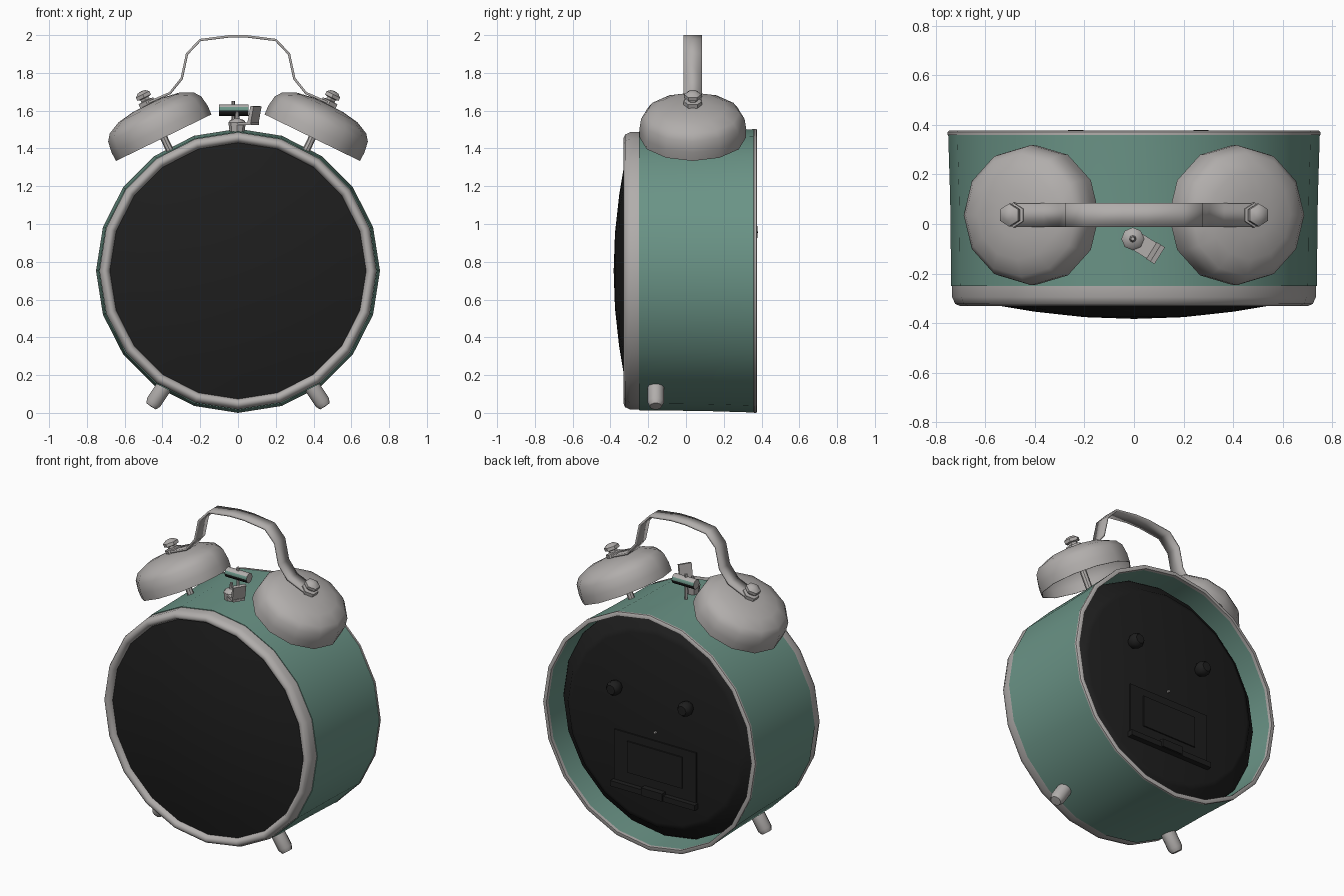
import bpy, bmesh, math
from mathutils import Vector, Matrix

if "Cube" in bpy.data.objects:
    bpy.data.objects.remove(bpy.data.objects["Cube"])


def material(name, rgb):
    m = bpy.data.materials.new(name)
    m.use_nodes = True
    m.diffuse_color = (*rgb, 1)
    m.node_tree.nodes["Principled BSDF"].inputs["Base Color"].default_value = (*rgb, 1)
    return m


METAL = material("warm grey metal", (0.44, 0.42, 0.41))
GREEN = material("sea green paint", (0.145, 0.295, 0.24))
BLACK = material("matte black", (0.013, 0.013, 0.013))


def finish(name, bm, mat, angle=40):
    bmesh.ops.recalc_face_normals(bm, faces=bm.faces)
    me = bpy.data.meshes.new(name)
    bm.to_mesh(me)
    bm.free()
    me.materials.append(mat)
    ob = bpy.data.objects.new(name, me)
    bpy.context.collection.objects.link(ob)
    bpy.ops.object.select_all(action='DESELECT')
    ob.select_set(True)
    bpy.context.view_layer.objects.active = ob
    bpy.ops.object.shade_smooth_by_angle(angle=math.radians(angle))
    return ob


def lathe(name, profile, sides, mat, origin, axis, closed=False, angle=40):
    """Turn (radius, height) points around an axis; closed joins last to first."""
    bm = bmesh.new()
    place = Matrix.Translation(origin) @ Vector(axis).to_track_quat('Z', 'Y').to_matrix().to_4x4()
    rings = []
    for r, h in profile:
        if r == 0:
            rings.append([bm.verts.new(place @ Vector((0, 0, h)))] * sides)
        else:
            turn = [2 * math.pi * i / sides for i in range(sides)]
            rings.append([bm.verts.new(place @ Vector((r * math.cos(t), r * math.sin(t), h))) for t in turn])
    pairs = list(zip(rings, rings[1:]))
    if closed:
        pairs.append((rings[-1], rings[0]))
    for a, b in pairs:
        for i in range(sides):
            j = (i + 1) % sides
            bm.faces.new(list(dict.fromkeys((a[i], a[j], b[j], b[i]))))
    return finish(name, bm, mat, angle)


def rod(name, r, start, end, sides, mat):
    d = Vector(end) - Vector(start)
    return lathe(name, [(0, 0), (r, 0), (r, d.length), (0, d.length)], sides, mat, start, d)


def box(name, centre, size, mat, turn=0, tilt=0):
    bm = bmesh.new()
    bmesh.ops.create_cube(bm, size=1)
    bm.transform(Matrix.Translation(centre) @ Matrix.Rotation(turn, 4, 'Z')
                 @ Matrix.Rotation(tilt, 4, 'Y') @ Matrix.Diagonal((*size, 1)))
    return finish(name, bm, mat)


# Case: heights along the lathe axis are y values
CZ = 0.752
CENTRE, BACK = (0, 0, CZ), (0, 1, 0)
SIDES = 20
lathe("case_shell", [(0.738, -0.25), (0.742, 0.1), (0.75, 0.362), (0.728, 0.362), (0.722, -0.25)],
      SIDES, GREEN, CENTRE, BACK, closed=True)
lathe("back_rim", [(0.745, 0.355), (0.752, 0.36), (0.752, 0.372), (0.745, 0.377), (0.727, 0.377), (0.727, 0.355)],
      SIDES, METAL, CENTRE, BACK, closed=True)
lathe("front_bezel", [(0.734, -0.245), (0.734, -0.295), (0.722, -0.322), (0.705, -0.33),
                      (0.688, -0.322), (0.676, -0.295), (0.676, -0.245)],
      SIDES, METAL, CENTRE, BACK, closed=True, angle=60)
lathe("front_dome", [(0, -0.383), (0.2, -0.376), (0.4, -0.354), (0.55, -0.329), (0.682, -0.3), (0.682, -0.26), (0, -0.26)],
      SIDES, BLACK, CENTRE, BACK)
lathe("back_plate", [(0, 0.19), (0.722, 0.19), (0.718, 0.215), (0.7, 0.24), (0.66, 0.26), (0.63, 0.295), (0.6, 0.305), (0, 0.305)],
      SIDES, BLACK, CENTRE, BACK, angle=60)

# Back controls and battery compartment
for x, label in ((0.27, "left"), (-0.235, "right")):
    lathe(label + "_setting_knob", [(0, 0.3), (0.03, 0.3), (0.045, 0.325), (0.045, 0.36), (0.03, 0.379), (0, 0.38)],
          8, BLACK, (x, 0, CZ + 0.205), BACK)
box("battery_surround", (0, 0.306, CZ - 0.235), (0.58, 0.014, 0.32), BLACK)
box("battery_cover", (0, 0.315, CZ - 0.225), (0.39, 0.012, 0.2), BLACK)
box("battery_ledge", (0, 0.315, CZ - 0.415), (0.6, 0.05, 0.035), BLACK)
box("battery_tab", (0, 0.325, CZ - 0.405), (0.15, 0.05, 0.05), BLACK)
rod("reset_pin", 0.008, (0, 0.3, CZ - 0.02), (0, 0.318, CZ - 0.02), 6, METAL)

# Bells, posts, nuts and feet, mirrored
BELL_Y = 0.036
TILT = math.radians(26)
for side, label in ((1, "left"), (-1, "right")):
    axis = Vector((side * math.sin(TILT), 0, math.cos(TILT)))
    rim = Vector((side * 0.393, BELL_Y, 1.457))
    lathe(label + "_bell", [(0, 0.196), (0.09, 0.193), (0.18, 0.178), (0.248, 0.145), (0.274, 0.11), (0.283, 0.05), (0.281, 0),
                            (0.276, 0), (0.278, 0.05), (0.269, 0.107), (0.244, 0.14), (0.178, 0.172), (0, 0.19)],
          12, METAL, rim, axis, angle=60)
    rod(label + "_bell_post", 0.02, rim - axis * 0.15, rim + axis * 0.2, 8, METAL)
    lathe(label + "_bell_nut", [(0, 0.19), (0.05, 0.19), (0.05, 0.216), (0.028, 0.22), (0.028, 0.232),
                                (0.046, 0.236), (0.046, 0.255), (0.025, 0.27), (0, 0.274)],
          6, METAL, rim, axis)
    lathe(label + "_foot", [(0, 0), (0.044, 0), (0.044, 0.115), (0.032, 0.14), (0, 0.142)], 10, METAL,
          (side * 0.383, -0.16, 0.152), (side * 0.55, 0, -0.835), angle=50)

# Carrying handle: flat strap bent over both bells, with narrowed ends under the nuts
half = [(0.515, 1.624, 0.02), (0.47, 1.645, 0.046), (0.36, 1.693, 0.048), (0.298, 1.77, 0.048),
        (0.27, 1.9, 0.048), (0.2, 1.974, 0.048), (0.05, 1.993, 0.048)]
path = [(-x, z, w) for x, z, w in half] + half[::-1]
bm = bmesh.new()
rows = [[bm.verts.new((x, BELL_Y + s * w, z)) for s in (-1, 1)] for x, z, w in path]
for a, b in zip(rows, rows[1:]):
    bm.faces.new((a[0], a[1], b[1], b[0]))
handle = finish("carrying_handle", bm, METAL, 20)
strap = handle.modifiers.new("strap_thickness", 'SOLIDIFY')
strap.thickness = 0.013
strap.offset = 0

# Striker between the bells: metal on top, a green band, black underneath
striker = rod("striker_bar", 0.031, (-0.1, 0.037, 1.602), (0.055, 0.037, 1.602), 10, METAL)
striker.data.materials.append(BLACK)
striker.data.materials.append(GREEN)
for p in striker.data.polygons:
    if abs(p.normal.x) < 0.5:
        p.material_index = 0 if p.normal.z > 0.7 else 2 if p.normal.z > 0.15 else 1
rod("striker_stem", 0.01, (-0.025, 0.037, 1.48), (-0.025, 0.037, 1.65), 6, METAL)

# Alarm stop lever on the case top, held down by a domed button
STOP = Vector((-0.005, -0.06, 1.49))
lathe("stop_button", [(0, 0), (0.04, 0), (0.046, 0.048), (0.036, 0.06), (0.014, 0.068), (0.008, 0.105), (0, 0.108)],
      8, METAL, STOP, (0, 0, 1))
SWING = math.radians(-32)
reach = Vector((math.cos(SWING), math.sin(SWING), 0))
box("stop_lever", STOP + reach * 0.05 + Vector((0, 0, 0.04)), (0.13, 0.075, 0.014), METAL, SWING)
box("stop_lever_tab", STOP + reach * 0.108 + Vector((0, 0, 0.085)), (0.02, 0.08, 0.1), METAL, SWING, math.radians(12))
